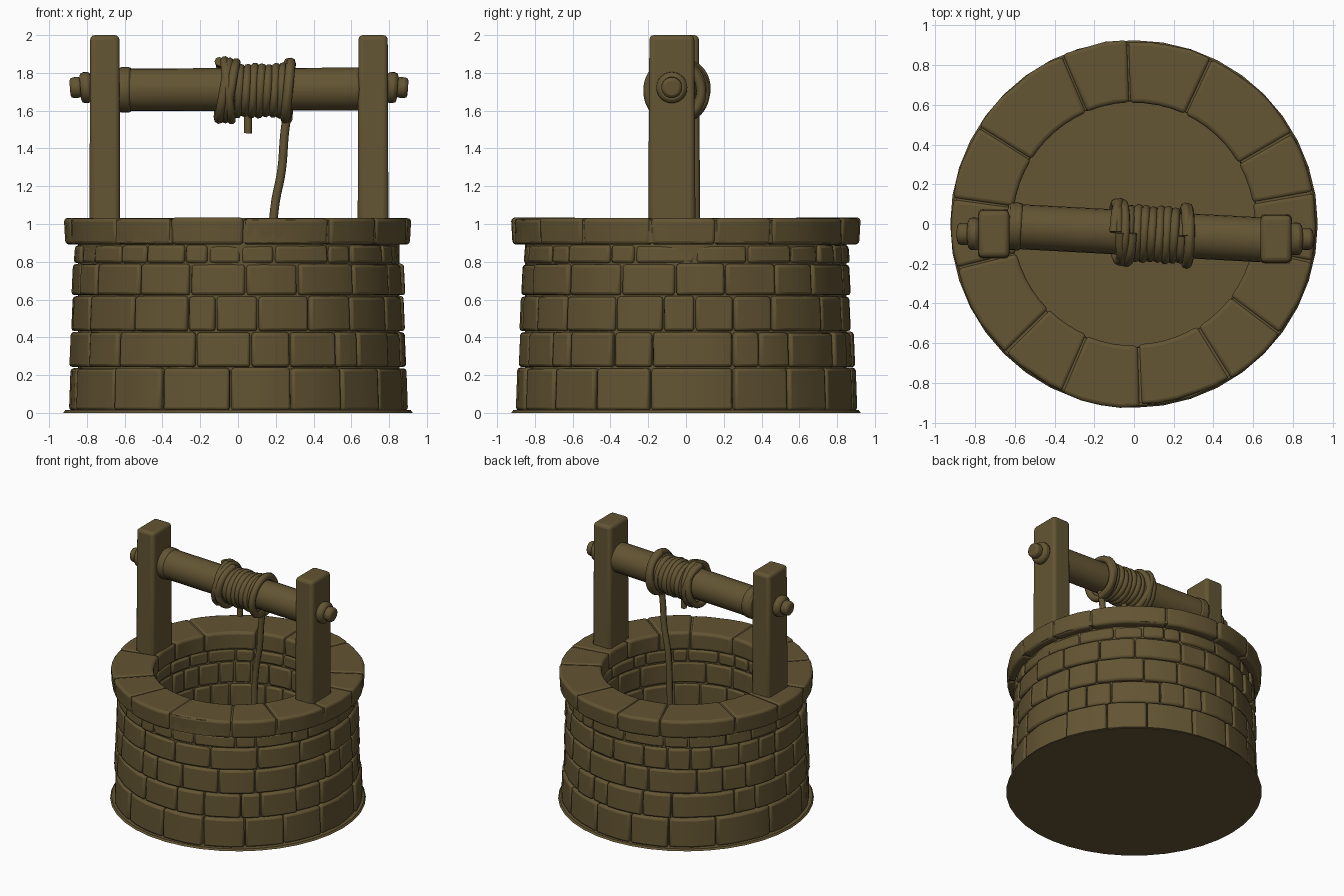
import bpy, bmesh, math, random
from mathutils import Vector, Matrix

random.seed(4)
if "Cube" in bpy.data.objects:
    bpy.data.objects.remove(bpy.data.objects["Cube"])

mat = bpy.data.materials.new("olive_brown")
mat.use_nodes = True
COLOR = (0.125, 0.09, 0.033, 1)
mat.diffuse_color = COLOR
bsdf = next(n for n in mat.node_tree.nodes if n.type == 'BSDF_PRINCIPLED')
bsdf.inputs["Base Color"].default_value = COLOR
bsdf.inputs["Roughness"].default_value = 0.9


def finish(name, bm, bevel=0, segments=2):
    """Turn a bmesh into a smooth-shaded object with soft edges."""
    bmesh.ops.recalc_face_normals(bm, faces=bm.faces)
    for f in bm.faces:
        f.smooth = True
    mesh = bpy.data.meshes.new(name)
    bm.to_mesh(mesh)
    bm.free()
    mesh.materials.append(mat)
    ob = bpy.data.objects.new(name, mesh)
    bpy.context.collection.objects.link(ob)
    if bevel:
        mod = ob.modifiers.new("soft_edges", 'BEVEL')
        mod.width, mod.segments = bevel, segments
        mod.limit_method, mod.angle_limit = 'ANGLE', math.radians(40)
    bpy.context.view_layer.objects.active = ob
    ob.select_set(True)
    bpy.ops.object.shade_smooth_by_angle(angle=math.radians(50))
    ob.select_set(False)
    return ob


def add_stone(bm, a0, a1, r_in, r_out, z0, z1, flare=0.0):
    """Curved stone block between two angles in degrees."""
    steps = max(2, round((a1 - a0) / 6))
    rings = []
    for i in range(steps + 1):
        a = math.radians(a0 + (a1 - a0) * i / steps)
        wob = random.uniform(-0.004, 0.004)
        corners = [(r_in, z0), (r_out + flare + wob, z0), (r_out + wob, z1), (r_in, z1)]
        rings.append([bm.verts.new((r * math.cos(a), r * math.sin(a), z)) for r, z in corners])
    for p, q in zip(rings, rings[1:]):
        for k in range(4):
            bm.faces.new((p[k], p[(k + 1) % 4], q[(k + 1) % 4], q[k]))
    bm.faces.new(rings[0])
    bm.faces.new(rings[-1])


def add_course(bm, joints, r_in, r_out, z0, z1, flare, jitter, gap=0.3):
    for a0, a1 in zip(joints, joints[1:] + [joints[0] + 360]):
        d = random.uniform(-jitter, jitter)
        add_stone(bm, a0 + gap, a1 - gap, r_in + d * 0.5, r_out + d,
                  z0 + 0.003, z1 - 0.003 + d * 0.4, flare)


def random_joints(low, high):
    """Uneven joint angles around the full circle."""
    widths = []
    while sum(widths) < 360:
        widths.append(random.uniform(low, high))
    scale, a, out = 360 / sum(widths), random.uniform(0, 20), []
    for w in widths:
        out.append(a)
        a += w * scale
    return out


# stone courses of the wall
COURSES = [(0.01, 0.24, 0.89, 19, 32), (0.24, 0.43, 0.88, 9, 32), (0.43, 0.62, 0.873, 10, 26),
           (0.62, 0.79, 0.868, 10, 24), (0.79, 0.89, 0.86, 8, 22)]
for i, (z0, z1, r, low, high) in enumerate(COURSES):
    bm = bmesh.new()
    add_course(bm, random_joints(low, high), 0.62, r, z0, z1, 0.008, 0.008)
    finish(f"wall_course_{i + 1}", bm, 0.016)

# large rim stones
bm = bmesh.new()
rim_joints = [10, 30, 65, 92, 113, 148, 172, 194, 225, 247, 272, 302, 323, 348]
add_course(bm, rim_joints, 0.61, 0.92, 0.888, 1.035, -0.008, 0.008, 0.15)
finish("rim_stones", bm, 0.02, 3)

# mortar core filling the joints
bm = bmesh.new()
add_stone(bm, 0, 360, 0.632, 0.85, 0.01, 0.9)
bmesh.ops.remove_doubles(bm, verts=bm.verts, dist=0.012)
add_stone(bm, 0, 360, 0.622, 0.905, 0.9, 1.022)
finish("mortar_core", bm)

# thin ragged ground disc, also the well floor
bm = bmesh.new()
bmesh.ops.create_cone(bm, cap_ends=True, segments=40, radius1=0.925, radius2=0.915, depth=0.014,
                      matrix=Matrix.Translation((0, 0, 0.007)))
finish("ground_disc", bm)


def post(name, x, y):
    bm = bmesh.new()
    bmesh.ops.create_cube(bm, size=1)
    for v in bm.verts:
        taper = 0.97 if v.co.z > 0 else 1.02
        v.co = (x + v.co.x * 0.16 * taper, y + v.co.y * 0.245 * taper, 1.49 + v.co.z * 1.02)
    finish(name, bm, 0.025, 3)


def rod(name, start, end, r, bevel=0.015, sides=24):
    """Round bar between two points."""
    a, b = Vector(start), Vector(end)
    turn = (b - a).to_track_quat('Z', 'Y').to_matrix().to_4x4()
    bm = bmesh.new()
    bmesh.ops.create_cone(bm, cap_ends=True, segments=sides, radius1=r, radius2=r,
                          depth=(b - a).length, matrix=Matrix.Translation((a + b) / 2) @ turn)
    finish(name, bm, bevel)


# posts with round pegs on their outer faces
for side, s, y in (("right", -1, -0.05), ("left", 1, -0.075)):
    x = s * 0.71 + 0.005
    post(side + "_post", x, y)
    rod(side + "_peg_collar", (x + s * 0.07, y, 1.725), (x + s * 0.13, y, 1.72), 0.082, 0.02)
    rod(side + "_peg_tip", (x + s * 0.12, y, 1.725), (x + s * 0.185, y, 1.72), 0.055, 0.018)

# winding drum
rod("drum", (-0.64, -0.01, 1.71), (0.65, -0.08, 1.715), 0.113, 0.012)
rod("drum_end_band", (-0.63, -0.01, 1.71), (-0.565, -0.014, 1.71), 0.12, 0.012)


def rope(name, points, r):
    """Tube following a smooth path."""
    cu = bpy.data.curves.new(name, 'CURVE')
    cu.dimensions, cu.bevel_depth, cu.bevel_resolution = '3D', r, 2
    cu.use_fill_caps, cu.resolution_u = True, 4
    sp = cu.splines.new('NURBS')
    sp.points.add(len(points) - 1)
    for p, co in zip(sp.points, points):
        p.co = (*co, 1)
    sp.use_endpoint_u, sp.order_u = True, 3
    cu.materials.append(mat)
    ob = bpy.data.objects.new(name, cu)
    bpy.context.collection.objects.link(ob)


def coil(name, x0, x1, turns, r, lean=0.0, thick=0.024):
    """Rope wound round the drum, leaning sideways if asked."""
    pts = []
    n = int(turns * 14)
    for i in range(n + 1):
        t = i / n
        a = t * turns * math.tau
        x = x0 + (x1 - x0) * t + lean * math.cos(a)
        rr = r + 0.005 * math.sin(2.3 * a)
        pts.append((x, -0.046 - 0.054 * x + rr * math.sin(a), 1.706 + rr * math.cos(a)))
    rope(name, pts, thick)


# wound rope, loose outer loops and hanging ends
coil("rope_winding", -0.06, 0.24, 8, 0.124)
coil("rope_loop_outer", -0.1, -0.03, 2, 0.15, 0.02, 0.026)
coil("rope_loop_crossing", -0.075, -0.045, 1, 0.155, -0.025)
coil("rope_loop_last", 0.255, 0.275, 1.5, 0.148, 0.012, 0.026)
rope("hanging_rope", [(0.265, -0.06, 1.6), (0.245, -0.06, 1.5), (0.235, -0.055, 1.28),
                      (0.19, -0.05, 1.1), (0.175, -0.05, 0.8), (0.17, -0.05, 0.012)], 0.023)
rope("loose_rope_end", [(0.05, -0.05, 1.6), (0.055, -0.05, 1.54), (0.052, -0.05, 1.48)], 0.021)
